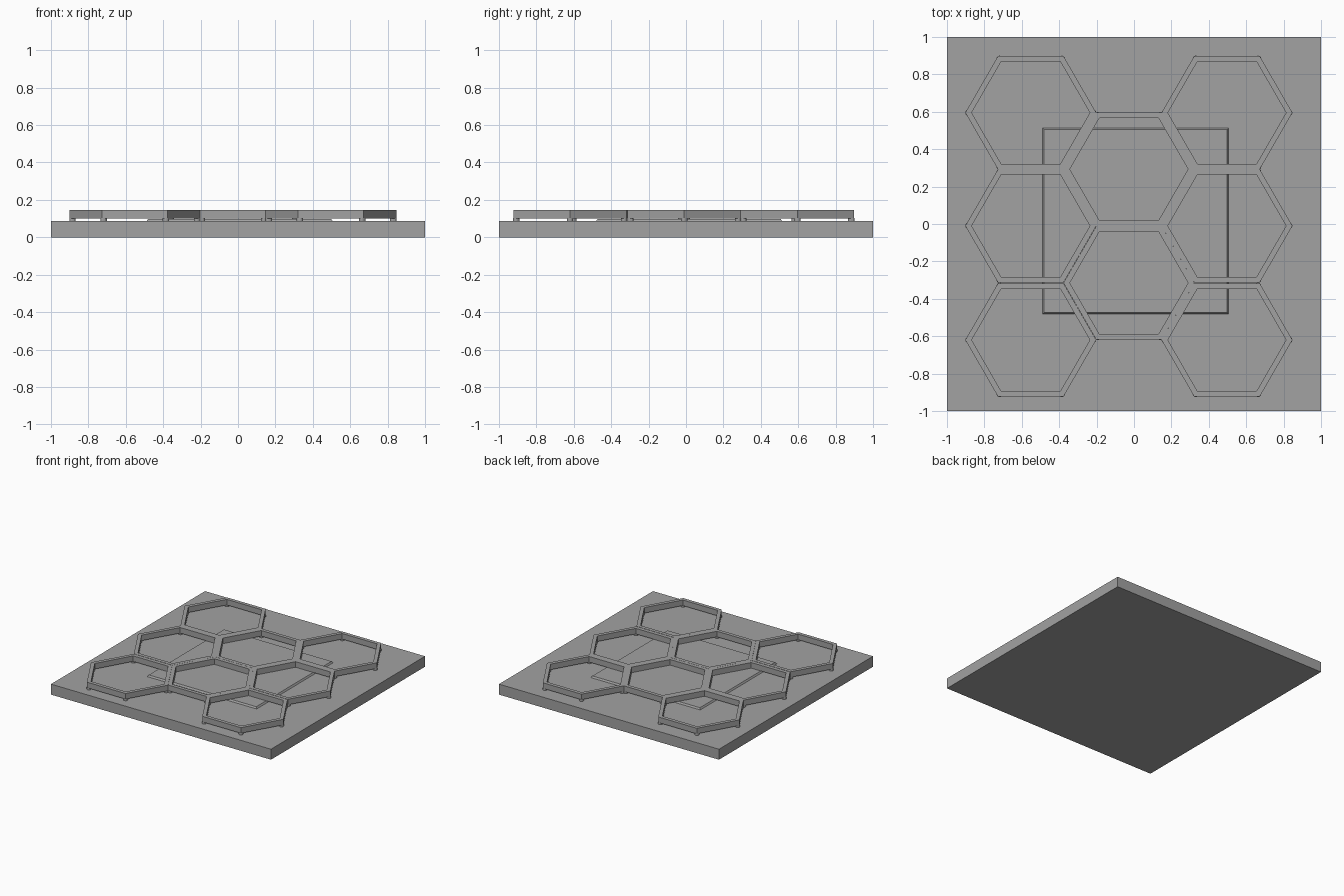
import bpy, bmesh, math
from mathutils import Matrix

if "Cube" in bpy.data.objects:
    bpy.data.objects.remove(bpy.data.objects["Cube"])

grey = bpy.data.materials.new("mid grey")
grey.diffuse_color = (0.36, 0.36, 0.36, 1)
grey.use_nodes = True
grey.node_tree.nodes["Principled BSDF"].inputs["Base Color"].default_value = grey.diffuse_color

BASE_TOP, RING_LOW, RING_TOP = 0.086, 0.1, 0.146
R_OUT, R_IN = 0.35, 0.316


def finish(bm, name):
    bmesh.ops.recalc_face_normals(bm, faces=bm.faces)
    mesh = bpy.data.meshes.new(name)
    bm.to_mesh(mesh)
    bm.free()
    mesh.materials.append(grey)
    obj = bpy.data.objects.new(name, mesh)
    bpy.context.collection.objects.link(obj)
    return obj


def slab(name, x0, x1, y0, y1, z0, z1, inset=0.0):
    """Rectangular slab whose top edge can be drawn in as a chamfer."""
    bm = bmesh.new()
    loops = []
    for z, d in ((z0, 0), (z1, inset)):
        pts = ((x0 + d, y0 + d), (x1 - d, y0 + d), (x1 - d, y1 - d), (x0 + d, y1 - d))
        loops.append([bm.verts.new((x, y, z)) for x, y in pts])
    low, top = loops
    bm.faces.new(low[::-1])
    bm.faces.new(top)
    for i in range(4):
        j = (i + 1) % 4
        bm.faces.new((low[i], low[j], top[j], top[i]))
    return finish(bm, name)


def hex_ring(name, cx, cy):
    """Open hexagonal frame with a short round foot under each corner."""
    bm = bmesh.new()
    section = ((R_OUT, RING_LOW), (R_OUT, RING_TOP), (R_IN, RING_TOP), (R_IN, RING_LOW))
    rings = []
    for i in range(6):
        a = math.radians(60 * i)
        rings.append([bm.verts.new((cx + r * math.cos(a), cy + r * math.sin(a), z))
                      for r, z in section])
    for i in range(6):
        a, b = rings[i], rings[(i + 1) % 6]
        for k in range(4):
            n = (k + 1) % 4
            bm.faces.new((a[k], b[k], b[n], a[n]))
    mid = (R_OUT + R_IN) / 2
    for i in range(6):
        a = math.radians(60 * i)
        spot = (cx + mid * math.cos(a), cy + mid * math.sin(a), (BASE_TOP + RING_LOW) / 2)
        bmesh.ops.create_cone(bm, cap_ends=True, segments=12, radius1=0.017, radius2=0.017,
                              depth=RING_LOW - BASE_TOP + 0.004,
                              matrix=Matrix.Translation(spot))
    return finish(bm, name)


# Square base and the thin centre panel lying on it
slab("base_plate", -1, 1, -1, 1, 0, BASE_TOP)
slab("centre_panel", -0.49, 0.507, -0.482, 0.515, BASE_TOP - 0.002, 0.099, 0.01)

# Honeycomb frames: three on each side column, two in the middle
columns = {"left": (-0.552, (0.595, -0.01, -0.62)),
           "middle": (-0.027, (0.293, -0.315)),
           "right": (0.497, (0.595, -0.01, -0.62))}
for side, (cx, rows) in columns.items():
    for n, cy in enumerate(rows, 1):
        hex_ring(f"{side}_hex_frame_{n}", cx, cy)
